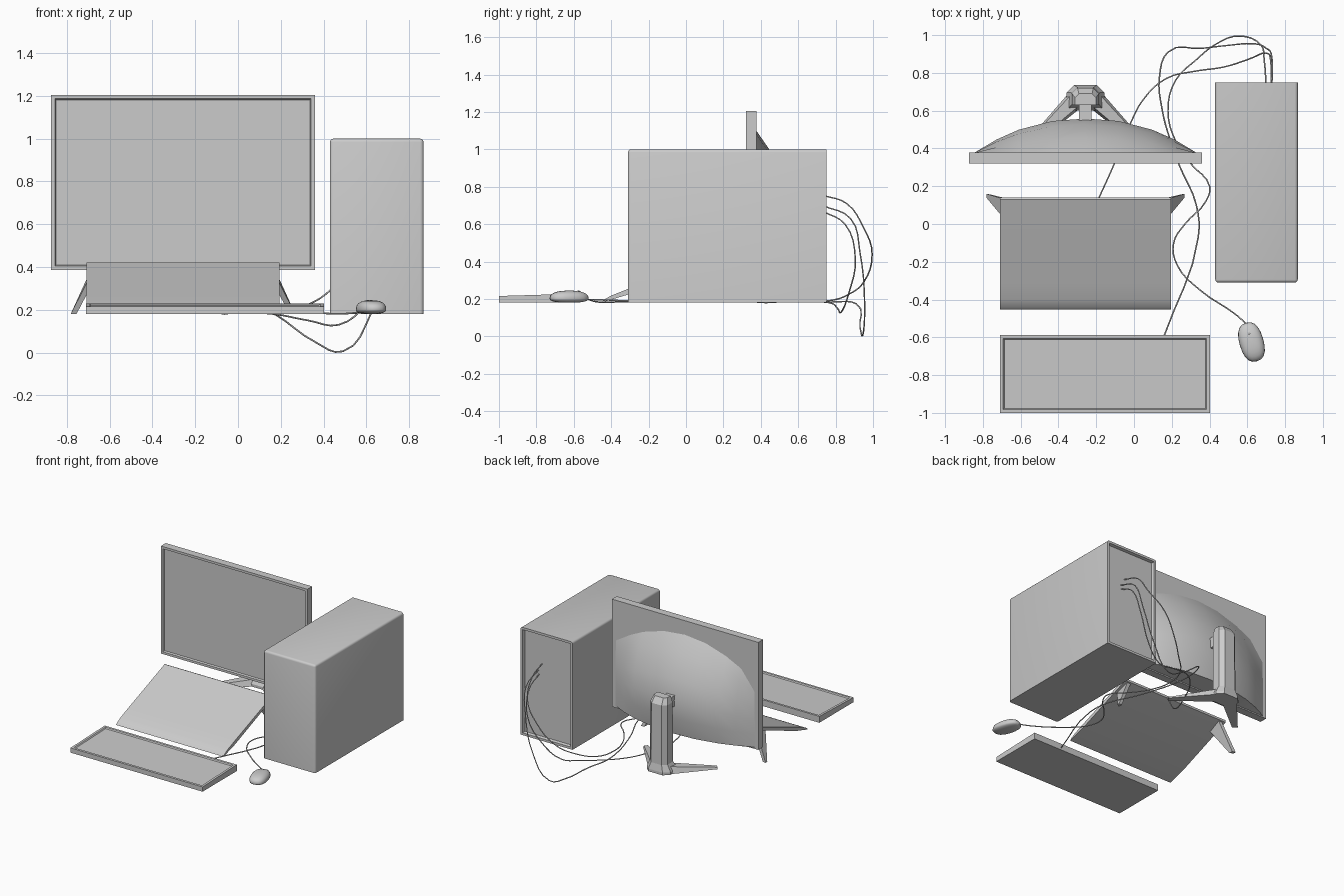
import bpy, bmesh, math
from mathutils import Vector, Matrix

if "Cube" in bpy.data.objects:
    bpy.data.objects.remove(bpy.data.objects["Cube"])

FLOOR = 0.18
CX = -0.257   # centre line of monitor and tablet


def finish(name, bm, smooth=None):
    bmesh.ops.recalc_face_normals(bm, faces=bm.faces[:])
    me = bpy.data.meshes.new(name)
    bm.to_mesh(me)
    bm.free()
    ob = bpy.data.objects.new(name, me)
    bpy.context.collection.objects.link(ob)
    if smooth:
        bpy.ops.object.select_all(action='DESELECT')
        ob.select_set(True)
        bpy.context.view_layer.objects.active = ob
        bpy.ops.object.shade_smooth_by_angle(angle=math.radians(smooth))
    return ob


def box_bm(lo, hi):
    bm = bmesh.new()
    bmesh.ops.create_cube(bm, size=1)
    lo, hi = Vector(lo), Vector(hi)
    for v in bm.verts:
        v.co = Vector([lo[i] + (v.co[i] + 0.5) * (hi[i] - lo[i]) for i in range(3)])
    return bm


def recess(bm, normal, margin, depth):
    """Frame the face that points along normal and sink its middle."""
    bm.normal_update()
    n = Vector(normal)
    f = max(bm.faces, key=lambda f: (f.normal.dot(n) > 0.9, f.calc_area()))
    bmesh.ops.inset_region(bm, faces=[f], thickness=margin)
    bmesh.ops.inset_region(bm, faces=[f], thickness=0.008)
    for v in f.verts:
        v.co -= n * depth


def loft(name, rings, smooth=None):
    bm = bmesh.new()
    rows = [[bm.verts.new(p) for p in r] for r in rings]
    n = len(rows[0])
    for a, b in zip(rows, rows[1:]):
        for i in range(n):
            bm.faces.new((a[i], a[(i + 1) % n], b[(i + 1) % n], b[i]))
    bm.faces.new(rows[0])
    bm.faces.new(rows[-1])
    return finish(name, bm, smooth)


def cable(name, pts):
    cu = bpy.data.curves.new(name, 'CURVE')
    cu.dimensions = '3D'
    cu.bevel_depth = 0.004
    cu.bevel_resolution = 1
    cu.resolution_u = 4
    cu.use_fill_caps = True
    sp = cu.splines.new('BEZIER')
    sp.bezier_points.add(len(pts) - 1)
    for bp, p in zip(sp.bezier_points, pts):
        bp.co = p if len(p) == 3 else (*p, FLOOR + 0.005)
        bp.handle_left_type = bp.handle_right_type = 'AUTO'
    ob = bpy.data.objects.new(name, cu)
    bpy.context.collection.objects.link(ob)
    bpy.ops.object.select_all(action='DESELECT')
    ob.select_set(True)
    bpy.context.view_layer.objects.active = ob
    bpy.ops.object.convert(target='MESH')


# Tower case: rounded edges, recessed rear panel
bm = box_bm((0.43, -0.31, FLOOR), (0.867, 0.75, 1.0))
recess(bm, (0, 1, 0), 0.025, 0.02)
edges = [e for e in bm.edges
         if any(v.co.y < 0 for v in e.verts)
         and not all(abs(v.co.z - FLOOR) < 1e-4 for v in e.verts)]
bmesh.ops.bevel(bm, geom=edges, offset=0.016, segments=3, profile=0.5, affect='EDGES')
finish("tower_case", bm, 40)

# Monitor panel with sunken screen
bm = box_bm((-0.873, 0.32, 0.386), (0.359, 0.378, 1.204))
recess(bm, (0, -1, 0), 0.025, 0.012)
finish("monitor_panel", bm)

# Domed monitor back: depth falls off towards the sides and the arched top
us = [-1, -0.8, -0.6, -0.3, 0, 0.3, 0.6, 0.8, 1]
rows = [(0, 0), (0.01, 0.8), (0.2, 0.97), (0.4, 1), (0.6, 0.83), (0.84, 0.43), (1, 0)]
bm = bmesh.new()
grid = []
for t, g in rows:
    grid.append([])
    for u in us:
        top = 1.1 - 0.2 * u * u
        z = 0.395 + t * (top - 0.395)
        grid[-1].append(bm.verts.new((CX + 0.59 * u, 0.376 + 0.182 * g * (1 - abs(u) ** 2.2), z)))
for a, b in zip(grid, grid[1:]):
    for i in range(len(us) - 1):
        bm.faces.new((a[i], a[i + 1], b[i + 1], b[i]))
back = finish("monitor_back", bm, 45)
if sum(p.normal.y * p.area for p in back.data.polygons) < 0:
    back.data.flip_normals()

# Stand column: chamfered section flaring at the foot
def section(w, y0, y1, z, c):
    return [(CX - w, y0, z), (CX + w, y0, z), (CX + w, y1 - c, z),
            (CX + w - c, y1, z), (CX - w + c, y1, z), (CX - w, y1 - c, z)]


loft("stand_column", [section(0.10, 0.60, 0.735, FLOOR, 0.04),
                      section(0.10, 0.60, 0.735, FLOOR + 0.02, 0.04),
                      section(0.075, 0.63, 0.725, 0.25, 0.03),
                      section(0.072, 0.63, 0.72, 0.70, 0.03),
                      section(0.055, 0.63, 0.69, 0.745, 0.02)])
finish("stand_arm", box_bm((CX - 0.033, 0.53, 0.63), (CX + 0.033, 0.65, 0.71)))

# Two splayed stand legs, tapering forwards
for s, side in ((-1, "left"), (1, "right")):
    a, b = Vector((CX + s * 0.06, 0.65, 0)), Vector((CX + s * 0.30, 0.42, 0))
    n = Vector((0.69, s * 0.72, 0))
    loft("stand_leg_" + side, [[p + n * w + Vector((0, 0, FLOOR)), p - n * w + Vector((0, 0, FLOOR)),
                                p - n * w * 0.7 + Vector((0, 0, FLOOR + h)),
                                p + n * w * 0.7 + Vector((0, 0, FLOOR + h))]
                               for p, w, h in ((a, 0.05, 0.05), (b, 0.02, 0.012))])

# Sloping drawing tablet from a side profile
prof = [(-0.452, 0.181), (-0.44, 0.196), (-0.40, 0.218), (-0.315, 0.252),
        (0.13, 0.421), (0.14, 0.417), (0.14, 0.40), (-0.315, 0.222)]
loft("tablet", [[(x, y, z) for y, z in prof] for x in (-0.709, 0.195)], 30)

# Tablet props, splayed outwards at the rear corners
for s, side in ((-1, "left"), (1, "right")):
    top = [(0.395, 0.02, 0.375), (0.425, 0.02, 0.375), (0.425, 0.13, 0.40), (0.395, 0.13, 0.40)]
    foot = [(0.498, 0.125, FLOOR), (0.525, 0.14, FLOOR), (0.525, 0.16, FLOOR), (0.498, 0.155, FLOOR)]
    loft("tablet_prop_" + side, [[(CX + s * x, y, z) for x, y, z in r] for r in (top, foot)])

# Keyboard: slightly sloped slab with sunken key field
bm = box_bm((-0.71, -1.0, FLOOR), (0.402, -0.588, 0.222))
recess(bm, (0, 0, 1), 0.025, 0.008)
for v in bm.verts:
    if v.co.z > 0.2:
        v.co.z += 0.03 * (v.co.y + 0.8)
finish("keyboard", bm)

# Mouse: flattened dome with scroll wheel
place = Matrix.Translation((0.622, -0.625, FLOOR)) @ Matrix.Rotation(math.radians(16), 4, 'Z')
bm = bmesh.new()
bmesh.ops.create_uvsphere(bm, u_segments=20, v_segments=12, radius=1)
for v in bm.verts:
    x, y, z = v.co
    sq = lambda c, p: math.copysign(abs(c) ** p, c)
    v.co = (0.064 * sq(x, 0.8), 0.106 * sq(y, 0.85), 0.022 + (0.043 if z > 0 else 0.022) * sq(z, 0.8))
bm.transform(place)
finish("mouse_body", bm, 50)
bm = bmesh.new()
bmesh.ops.create_cone(bm, cap_ends=True, segments=12, radius1=0.018, radius2=0.018, depth=0.012)
bm.transform(place @ Matrix.Translation((0, 0.052, 0.047)) @ Matrix.Rotation(math.pi / 2, 4, 'Y'))
finish("mouse_wheel", bm, 40)

# Cables from the tower rear
cable("keyboard_cable", [
    (0.73, 0.73, 0.70), (0.73, 0.88, 0.63), (0.70, 0.93, 0.45), (0.62, 0.955, 0.18),
    (0.49, 0.945, 0.006), (0.36, 0.93, 0.05), (0.18, 0.91, 0.175), (0.135, 0.78),
    (0.15, 0.60), (0.19, 0.45), (0.24, 0.31), (0.33, 0.10), (0.34, -0.07), (0.16, -0.59, 0.2)])
cable("mouse_cable", [
    (0.70, 0.73, 0.755), (0.69, 0.86, 0.71), (0.67, 0.95, 0.58), (0.56, 0.995, 0.44),
    (0.43, 0.95, 0.29), (0.33, 0.87, 0.225), (0.22, 0.76, 0.19), (0.18, 0.60), (0.22, 0.44),
    (0.30, 0.32), (0.40, 0.20), (0.38, 0.12), (0.27, 0.0), (0.21, -0.10), (0.23, -0.22),
    (0.35, -0.35), (0.54, -0.48), (0.595, -0.53, 0.2)])
cable("tablet_cable", [
    (0.725, 0.73, 0.67), (0.725, 0.85, 0.60), (0.70, 0.905, 0.42), (0.60, 0.87, 0.23),
    (0.47, 0.83, 0.13), (0.33, 0.81, 0.15), (0.17, 0.77, 0.18), (0.05, 0.66),
    (-0.02, 0.53), (-0.10, 0.33, 0.2), (-0.185, 0.14, 0.40)])
